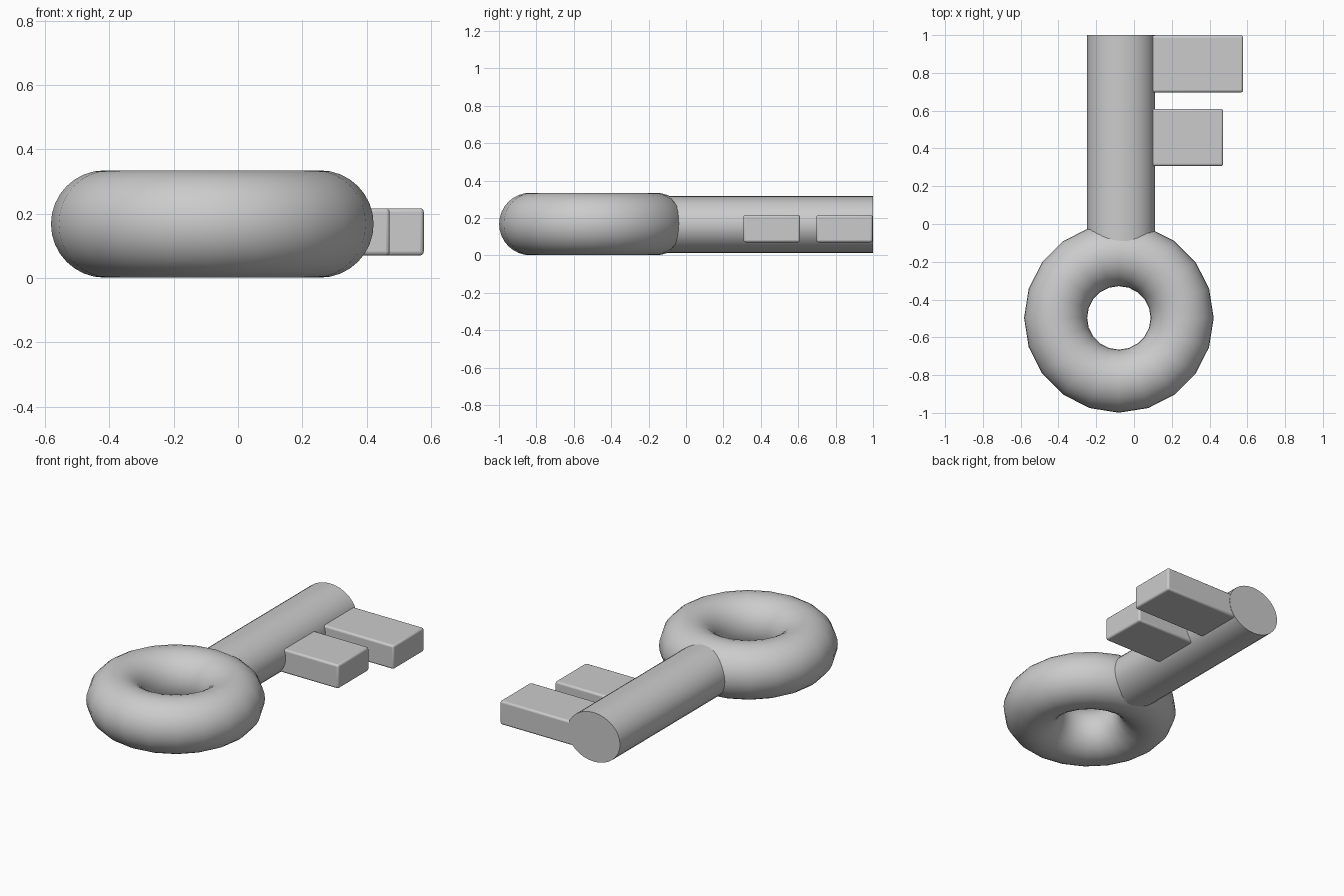
import bpy, math

if "Cube" in bpy.data.objects:
    bpy.data.objects.remove(bpy.data.objects["Cube"])


def finish(obj, name, angle=40):
    obj.name = name
    bpy.ops.object.transform_apply(location=False, rotation=True, scale=True)
    bpy.ops.object.shade_smooth_by_angle(angle=math.radians(angle))
    return obj


# Ring-shaped handle, 20 segments around
bpy.ops.mesh.primitive_torus_add(location=(-0.08, -0.497, 0.168),
                                 major_segments=20, minor_segments=32,
                                 major_radius=0.335, minor_radius=0.167)
finish(bpy.context.object, "ring_handle", 60)

# Slightly flattened shaft, its hidden end buried in the ring
y0, y1 = -0.14, 1.0
bpy.ops.mesh.primitive_cylinder_add(vertices=32, radius=1, depth=y1 - y0,
                                    location=(-0.068, (y0 + y1) / 2, 0.165),
                                    rotation=(math.pi / 2, 0, 0))
shaft = bpy.context.object
shaft.scale = (0.18, 0.152, 1)
finish(shaft, "shaft")


# Teeth with softly rounded edges
def tooth(name, x_end, ya, yb):
    xa, za, zb = 0.04, 0.07, 0.217
    bpy.ops.mesh.primitive_cube_add(size=1, location=((xa + x_end) / 2, (ya + yb) / 2, (za + zb) / 2))
    obj = bpy.context.object
    obj.scale = (x_end - xa, yb - ya, zb - za)
    finish(obj, name)
    bevel = obj.modifiers.new("soft_edges", 'BEVEL')
    bevel.width = 0.012
    bevel.segments = 3


tooth("end_tooth", 0.578, 0.697, 0.998)
tooth("inner_tooth", 0.472, 0.307, 0.61)
